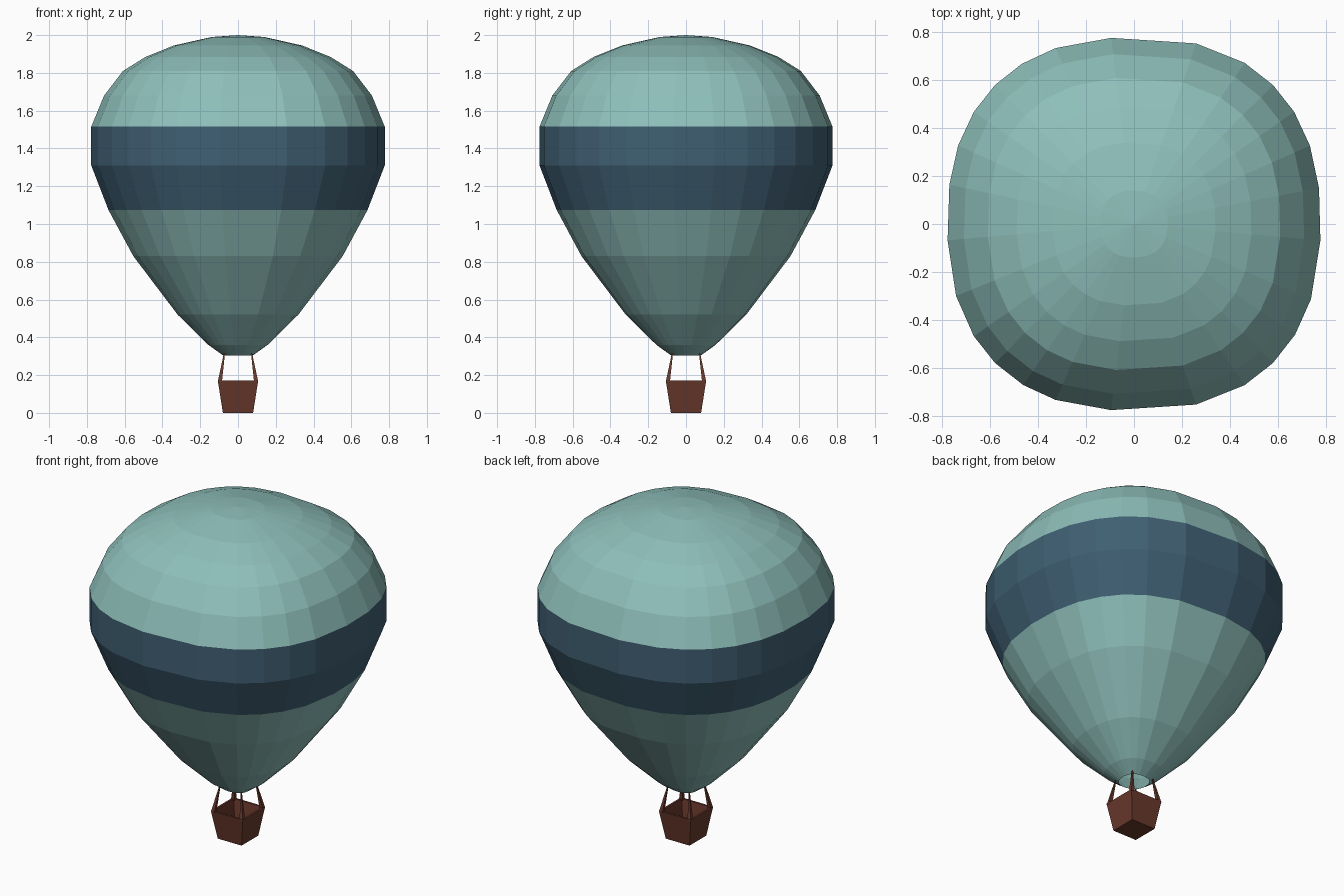
import bpy, bmesh
from math import sin, cos, radians
from mathutils import Vector

if "Cube" in bpy.data.objects:
    bpy.data.objects.remove(bpy.data.objects["Cube"])


def material(name, rgb):
    m = bpy.data.materials.new(name)
    m.diffuse_color = (*rgb, 1)
    m.use_nodes = True
    m.node_tree.nodes["Principled BSDF"].inputs["Base Color"].default_value = m.diffuse_color
    return m


TEAL = material("teal_fabric", (0.27, 0.52, 0.49))
NAVY = material("navy_fabric", (0.05, 0.115, 0.17))
BROWN = material("brown_wicker", (0.14, 0.04, 0.025))


def finish(name, bm, *mats):
    bmesh.ops.recalc_face_normals(bm, faces=bm.faces)
    mesh = bpy.data.meshes.new(name)
    bm.to_mesh(mesh)
    bm.free()
    for m in mats:
        mesh.materials.append(m)
    obj = bpy.data.objects.new(name, mesh)
    bpy.context.collection.objects.link(obj)
    return obj


def add_ring(bm, points):
    return [bm.verts.new(p) for p in points]


def bridge(bm, a, b, mat=0):
    n = len(a)
    for i in range(n):
        j = (i + 1) % n
        bm.faces.new((a[i], a[j], b[j], b[i])).material_index = mat


# Envelope: uneven gores on a slightly squared cross-section
ANGLES = [-5, 11, 24, 35, 45, 55.5, 71, 97, 114, 125, 135, 145, 156,
          168, 185, 202, 215, 225, 235.5, 246, 263, 289, 304.5, 315, 325.5, 337]
PROFILE = [(0.08, 0.305), (0.157, 0.36), (0.32, 0.52), (0.555, 0.83),
           (0.687, 1.075), (0.778, 1.31), (0.778, 1.515), (0.71, 1.68),
           (0.61, 1.81), (0.49, 1.885), (0.34, 1.945), (0.14, 1.99)]


def section(r, z, power=2.35):
    pts = []
    for a in ANGLES:
        c, s = cos(radians(a)), sin(radians(a))
        k = r / (abs(c) ** power + abs(s) ** power) ** (1 / power)
        pts.append((k * c, k * s, z))
    return pts


bm = bmesh.new()
rings = [add_ring(bm, section(r, z)) for r, z in PROFILE]
for i in range(len(rings) - 1):
    bridge(bm, rings[i], rings[i + 1], 1 if i in (4, 5) else 0)
apex = bm.verts.new((0, 0, 2.0))
for i, v in enumerate(rings[-1]):
    bm.faces.new((v, rings[-1][(i + 1) % len(ANGLES)], apex))
finish("envelope", bm, TEAL, NAVY)


# Basket: flared open box with thin walls
def square(h, z):
    return [(-h, -h, z), (h, -h, z), (h, h, z), (-h, h, z)]


bm = bmesh.new()
levels = [add_ring(bm, square(h, z)) for h, z in
          [(0.08, 0), (0.107, 0.172), (0.095, 0.172), (0.072, 0.02)]]
for a, b in zip(levels, levels[1:]):
    bridge(bm, a, b)
bm.faces.new(levels[0])
bm.faces.new(levels[-1])
finish("basket", bm, BROWN)

# Tapered ropes from the basket corners to the mouth
for label, sx, sy in [("front_left", -1, -1), ("front_right", 1, -1),
                      ("back_right", 1, 1), ("back_left", -1, 1)]:
    bm = bmesh.new()
    ends = []
    for c, h, z in [(0.096, 0.011, 0.165), (0.072, 0.003, 0.315)]:
        centre = Vector((sx * c, sy * c, z))
        ends.append(add_ring(bm, [centre + Vector(p) for p in square(h, 0)]))
        bm.faces.new(ends[-1])
    bridge(bm, *ends)
    finish("rope_" + label, bm, BROWN)
